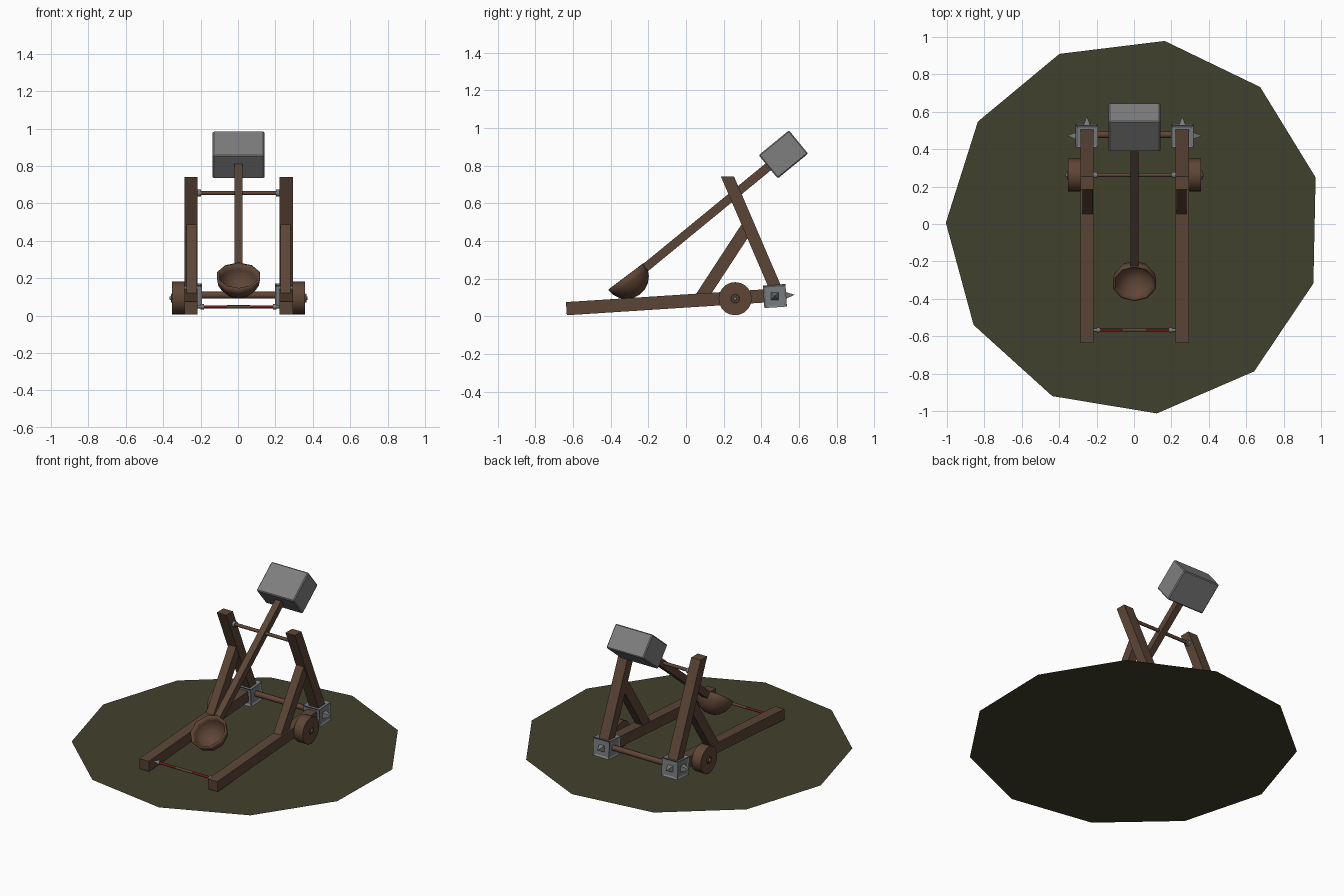
import bpy, bmesh, math
from mathutils import Vector, Matrix

old = bpy.data.objects.get("Cube")
if old:
    bpy.data.objects.remove(old, do_unlink=True)

CX = 0.003  # centre line of the machine


def material(name, rgb):
    m = bpy.data.materials.new(name)
    m.use_nodes = True
    m.diffuse_color = (*rgb, 1)
    m.node_tree.nodes["Principled BSDF"].inputs["Base Color"].default_value = (*rgb, 1)
    return m


WOOD = material("brown wood", (0.105, 0.06, 0.037))
WARM = material("warm wood", (0.115, 0.06, 0.037))
STONE = material("grey stone", (0.21, 0.21, 0.21))
METAL = material("iron", (0.19, 0.2, 0.21))
RED = material("red cord", (0.17, 0.012, 0.012))
GRASS = material("dark grass", (0.053, 0.052, 0.026))


def finish(name, bm, mat, matrix=None, smooth=False):
    bmesh.ops.recalc_face_normals(bm, faces=bm.faces)
    mesh = bpy.data.meshes.new(name)
    bm.to_mesh(mesh)
    bm.free()
    mesh.materials.append(mat)
    ob = bpy.data.objects.new(name, mesh)
    bpy.context.collection.objects.link(ob)
    if matrix:
        ob.matrix_world = matrix
    if smooth:
        bpy.ops.object.select_all(action="DESELECT")
        ob.select_set(True)
        bpy.context.view_layer.objects.active = ob
        bpy.ops.object.shade_smooth_by_angle(angle=math.radians(50))
    return ob


def box(name, centre, size, mat, tilt=0):
    """Box turned about the x axis by tilt radians."""
    bm = bmesh.new()
    bmesh.ops.create_cube(bm, size=1)
    bmesh.ops.scale(bm, vec=size, verts=bm.verts)
    return finish(name, bm, mat, Matrix.Translation(centre) @ Matrix.Rotation(tilt, 4, "X"))


def beam(name, x, start, end, width, depth, mat):
    """Straight timber between two (y, z) points."""
    a, b = Vector((x, *start)), Vector((x, *end))
    d = b - a
    return box(name, (a + b) / 2, (width, d.length, depth), mat, math.atan2(d.z, d.y))


def rod(name, a, b, r1, r2, mat, sides=10, smooth=True, spin=0):
    """Cylinder or cone between two points."""
    a, b = Vector(a), Vector(b)
    d = b - a
    bm = bmesh.new()
    bmesh.ops.create_cone(bm, cap_ends=True, segments=sides, radius1=r1, radius2=r2, depth=d.length)
    turn = d.to_track_quat("Z", "Y").to_matrix().to_4x4() @ Matrix.Rotation(spin, 4, "Z")
    return finish(name, bm, mat, Matrix.Translation((a + b) / 2) @ turn, smooth)


# Ground disc
bm = bmesh.new()
bmesh.ops.create_circle(bm, cap_ends=True, segments=11, radius=1.006)
finish("ground", bm, GRASS, Matrix.Translation((0, -0.014, 0)) @ Matrix.Rotation(math.radians(88.8), 4, "Z"))

# Frame sides, mirrored
SLOPE = math.atan(0.065)
for side, s in (("left", 1), ("right", -1)):
    x = CX + s * 0.255
    beam(f"{side}_base_beam", x, (-0.635, 0.04), (0.47, 0.111), 0.07, 0.07, WOOD)
    beam(f"{side}_brace", CX + s * 0.251, (0.075, 0.09), (0.33, 0.48), 0.056, 0.067, WOOD)

    # Leaning post with level ends
    bm = bmesh.new()
    bmesh.ops.create_cube(bm, size=1)
    for v in bm.verts:
        top = v.co.z > 0
        v.co = (v.co.x * 0.07, v.co.y * 0.07 + (0.22 if top else 0.485), 0.742 if top else 0.125)
    finish(f"{side}_post", bm, WOOD, Matrix.Translation((x, 0, 0)))

    # Iron corner bracket with sunken panels
    bm = bmesh.new()
    bmesh.ops.create_cube(bm, size=0.12)
    bmesh.ops.inset_individual(bm, faces=bm.faces[:], thickness=0.016, depth=-0.007)
    finish(f"{side}_bracket", bm, METAL,
           Matrix.Translation((x, 0.472, 0.107)) @ Matrix.Rotation(SLOPE, 4, "X"))
    corner = math.radians(45)
    rod(f"{side}_outer_spike", (x + s * 0.05, 0.472, 0.107), (x + s * 0.108, 0.472, 0.107),
        0.03, 0, METAL, 4, False, corner)
    rod(f"{side}_rear_spike", (x, 0.522, 0.11), (x, 0.576, 0.114), 0.03, 0, METAL, 4, False, corner)

    # Wheel and hub
    hub = lambda out: (CX + s * out, 0.261, 0.093)
    rod(f"{side}_wheel", hub(0.288), hub(0.356), 0.088, 0.088, WARM, 20)
    rod(f"{side}_hub", hub(0.35), hub(0.362), 0.026, 0.022, WOOD, 12)
    rod(f"{side}_hub_pin", hub(0.36), hub(0.369), 0.012, 0.008, METAL, 8)

    # End caps and cord halves of the cross rods
    rod(f"{side}_pivot_cap", (CX + s * 0.2, 0.262, 0.655), (CX + s * 0.225, 0.262, 0.655),
        0.018, 0.018, METAL)
    rod(f"{side}_cord_cap", (CX + s * 0.185, -0.567, 0.047), (CX + s * 0.203, -0.567, 0.047),
        0.014, 0.014, METAL)
    rod(f"{side}_cord_peg", (CX + s * 0.2, -0.567, 0.047), (CX + s * 0.225, -0.567, 0.047),
        0.008, 0.008, METAL)
    rod(f"{side}_cord", (CX + s * 0.06, -0.567, 0.047), (CX + s * 0.187, -0.567, 0.047),
        0.008, 0.008, RED, 8)

# Cross rods
rod("pivot_rod", (CX - 0.21, 0.262, 0.655), (CX + 0.21, 0.262, 0.655), 0.011, 0.011, WARM)
rod("cord_grip", (CX - 0.062, -0.567, 0.047), (CX + 0.062, -0.567, 0.047), 0.009, 0.009, WARM, 8)
rod("rear_crossbar", (CX - 0.21, 0.478, 0.109), (CX + 0.21, 0.478, 0.109), 0.019, 0.019, WARM, 8)

# Throwing arm and counterweight
TILT = math.radians(39.3)
beam("throwing_arm", CX, (-0.215, 0.258), (0.5, 0.845), 0.043, 0.046, WOOD)
weight = box("counterweight", (CX, 0.517, 0.859), (0.276, 0.208, 0.16), STONE, TILT)
bev = weight.modifiers.new("soft edges", "BEVEL")
bev.width = 0.006
bev.segments = 1

# Bowl: lower half of a sphere, thickened inwards
bm = bmesh.new()
bmesh.ops.create_uvsphere(bm, u_segments=10, v_segments=10, radius=0.12)
bmesh.ops.delete(bm, geom=[v for v in bm.verts if v.co.z > 0.001], context="VERTS")
bowl = finish("bowl", bm, WARM,
              Matrix.Translation((CX, -0.317, 0.211)) @ Matrix.Rotation(math.radians(37), 4, "X"), True)
shell = bowl.modifiers.new("thickness", "SOLIDIFY")
shell.thickness = 0.012
shell.offset = -1
